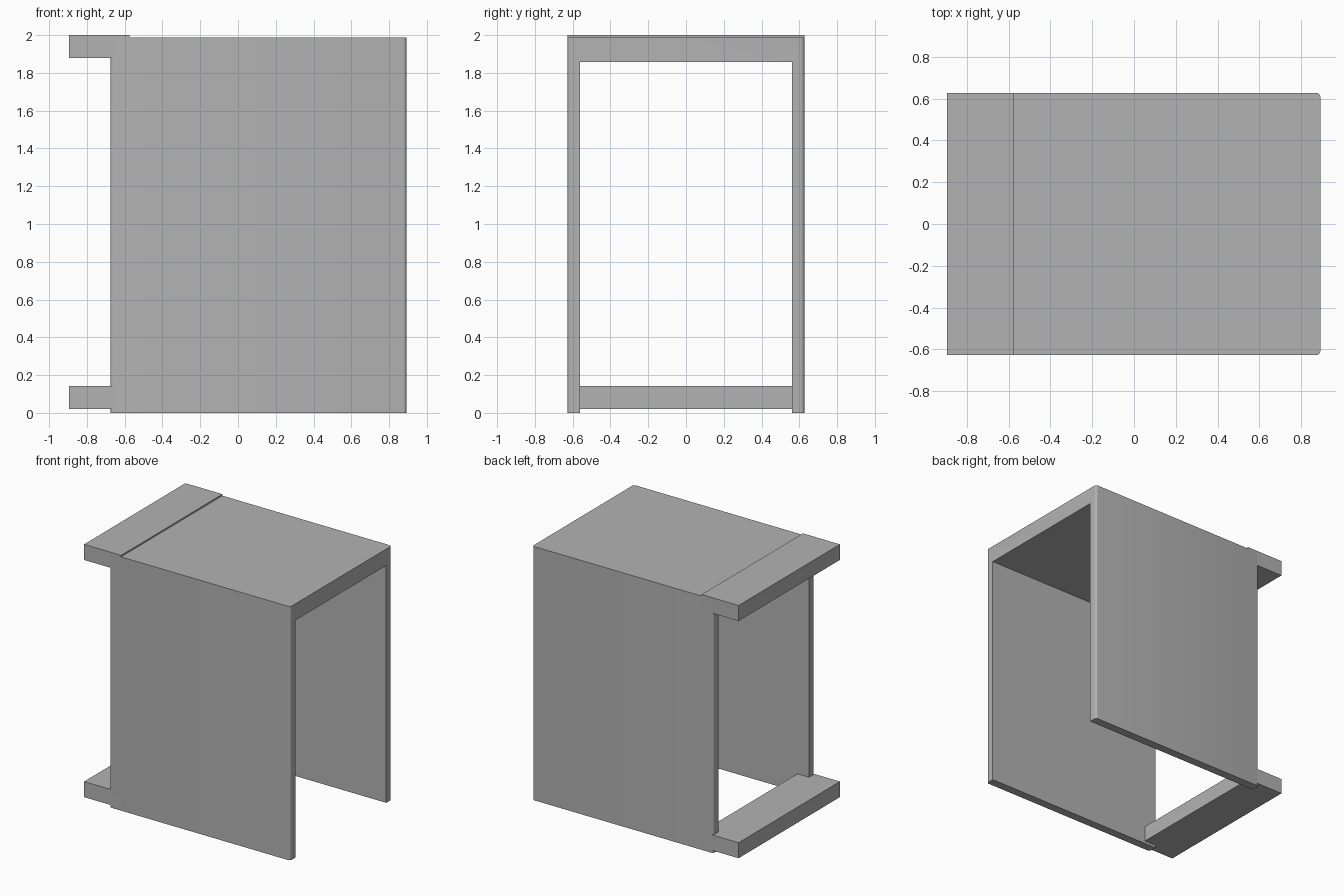
import bpy
import bmesh

cube = bpy.data.objects.get("Cube")
if cube:
    bpy.data.objects.remove(cube, do_unlink=True)

# Single plain grey finish
grey = bpy.data.materials.new("plain grey")
grey.use_nodes = True
COLOUR = (0.45, 0.45, 0.45, 1)
grey.diffuse_color = COLOUR
grey.node_tree.nodes["Principled BSDF"].inputs["Base Color"].default_value = COLOUR

# Overall sizes
HALF_Y, INNER_Y = 0.627, 0.56
BACK, FRONT = -0.675, 0.892
SHELL_TOP, SLAB_BOTTOM = 1.988, 1.858


def prism(name, profile, x0, x1, rounding=0):
    """Extrude a (y, z) profile along x, optionally rounding its outer upright edges."""
    bm = bmesh.new()
    face = bm.faces.new([bm.verts.new((x0, y, z)) for y, z in profile])
    new = bmesh.ops.extrude_face_region(bm, geom=[face])["geom"]
    bmesh.ops.translate(bm, vec=(x1 - x0, 0, 0),
                        verts=[g for g in new if isinstance(g, bmesh.types.BMVert)])
    bmesh.ops.recalc_face_normals(bm, faces=bm.faces)
    if rounding:
        def is_outer_upright(e):
            a, b = (v.co for v in e.verts)
            return (abs(a.z - b.z) > 1 and abs(a.y - b.y) < 0.001
                    and abs(a.y) > INNER_Y + 0.01)
        bmesh.ops.bevel(bm, geom=[e for e in bm.edges if is_outer_upright(e)],
                        offset=rounding, offset_type='OFFSET', segments=5,
                        profile=0.5, affect='EDGES')
    mesh = bpy.data.meshes.new(name)
    bm.to_mesh(mesh)
    bm.free()
    mesh.materials.append(grey)
    obj = bpy.data.objects.new(name, mesh)
    bpy.context.collection.objects.link(obj)
    return obj


# Shell: two side panels joined by a thick top slab
half = [(HALF_Y, SHELL_TOP), (HALF_Y, 0), (INNER_Y, 0), (INNER_Y, SLAB_BOTTOM)]
outline = half + [(-y, z) for y, z in reversed(half)]
shell = prism("shell", outline, BACK, FRONT, rounding=0.018)
bpy.context.view_layer.objects.active = shell
shell.select_set(True)
bpy.ops.object.shade_smooth_by_angle()

# Crossbars projecting past the open end, one at the top and one at the bottom
for name, z0, z1 in (("top_crossbar", 1.878, 2.0), ("bottom_crossbar", 0.02, 0.142)):
    bar = [(-HALF_Y, z0), (HALF_Y, z0), (HALF_Y, z1), (-HALF_Y, z1)]
    prism(name, bar, -0.895, -0.574)
